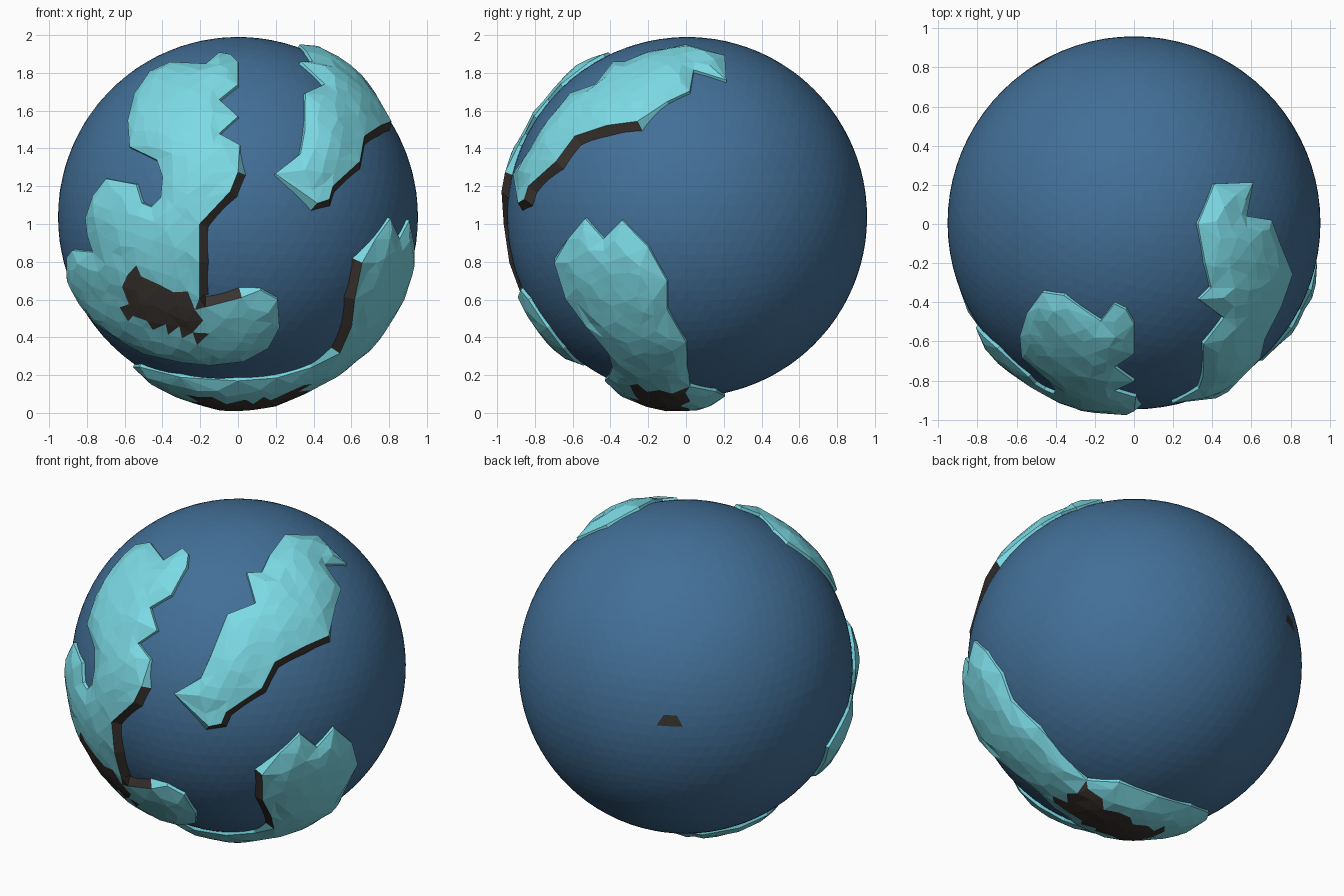
import bpy, bmesh, math, random
from mathutils import Vector, geometry

if "Cube" in bpy.data.objects:
    bpy.data.objects.remove(bpy.data.objects["Cube"])

random.seed(4)
R = 0.953
C = Vector((0, 0.006, 1.037))


def material(name, rgb):
    m = bpy.data.materials.new(name)
    m.diffuse_color = (*rgb, 1)
    m.use_nodes = True
    m.node_tree.nodes["Principled BSDF"].inputs["Base Color"].default_value = m.diffuse_color
    return m


SEA = material("sea_blue", (0.055, 0.16, 0.31))
LAND = material("land_teal", (0.20, 0.70, 0.78))
ROCK = material("rock_brown", (0.045, 0.036, 0.03))


def make_object(name, bm, mats):
    me = bpy.data.meshes.new(name)
    bm.to_mesh(me)
    bm.free()
    for m in mats:
        me.materials.append(m)
    ob = bpy.data.objects.new(name, me)
    bpy.context.collection.objects.link(ob)
    return ob


def seg_dist(p, a, b):
    t = max(0, min(1, (p - a).dot(b - a) / max((b - a).length_squared, 1e-9)))
    return (p - a - (b - a) * t).length


def inside(p, poly):
    hit = False
    for a, b in zip(poly, poly[1:] + poly[:1]):
        if (a.y > p.y) != (b.y > p.y) and p.x < a.x + (p.y - a.y) * (b.x - a.x) / (b.y - a.y):
            hit = not hit
    return hit


def continent(name, pts, cliffs, rise, is_rock):
    """Raised patch on the globe; pts are (x, z) on the front or (x, y, z)."""
    dirs = []
    for p in pts:
        if len(p) == 2:
            x, z = p[0], p[1] - C.z
            d = Vector((x, -math.sqrt(max(0.972 ** 2 - x * x - z * z, 0.001)), z))
        else:
            d = Vector(p) - C
        dirs.append(d.normalized())
    c = sum(dirs, Vector()).normalized()
    e1 = c.orthogonal().normalized()
    e2 = c.cross(e1)

    def flat(d):
        q = Vector((d.dot(e1), d.dot(e2)))
        return q.normalized() * c.angle(d) * R

    def lift(q, h):
        a = q.length / R
        u = q.normalized()
        return C + (c * math.cos(a) + (e1 * u.x + e2 * u.y) * math.sin(a)) * (R + h)

    poly = [flat(d) for d in dirs]
    flags = [i in cliffs for i in range(len(poly))]
    if sum(a.cross(b) for a, b in zip(poly, poly[1:] + poly[:1])) < 0:
        poly.reverse()
        flags.reverse()
    n = len(poly)

    def edge_dist(p):
        return min(seg_dist(p, poly[i], poly[(i + 1) % n]) for i in range(n))

    # jittered inner points give the faceted relief
    inner = []
    step = 0.085
    for i in range(-20, 21):
        for j in range(-20, 21):
            q = Vector(((i + 0.5 * (j % 2)) * step, j * step * 0.87))
            q += Vector((random.uniform(-1, 1), random.uniform(-1, 1))) * 0.02
            if inside(q, poly) and edge_dist(q) > 0.035:
                inner.append(q)
    out = geometry.delaunay_2d_cdt(poly + inner, [], [list(range(n))], 1, 1e-5)
    verts, faces, orig = out[0], out[2], out[3]
    edge_h = [0.04 if f else 0.018 for f in flags]
    bm = bmesh.new()
    top = {}
    bvs = []
    for q, o in zip(verts, orig):
        k = next((i for i in o if i < n), None)
        if k is not None:
            h = edge_h[k]
        else:
            t = min(1, edge_dist(q) / 0.13)
            h = 0.022 + (rise(lift(q, 0)) - 0.022) * math.sin(t * math.pi / 2) + random.uniform(-.004, .004)
        v = bm.verts.new(lift(q, h))
        bvs.append(v)
        if k is not None:
            top[k] = v
    for f in faces:
        face = bm.faces.new([bvs[i] for i in f])
        face.material_index = int(is_rock(face.calc_center_median()))
    # coast walls, flared and rocky along the cliffs
    base = []
    for i in range(n):
        t = (poly[(i + 1) % n] - poly[i - 1]).normalized()
        w = 0.05 if flags[i] else 0.006
        base.append(bm.verts.new(lift(poly[i] + Vector((t.y, -t.x)) * w, -0.008)))
    for i in range(n):
        j = (i + 1) % n
        if i in top and j in top:
            f = bm.faces.new((top[i], base[i], base[j], top[j]))
            f.material_index = int(flags[i] and flags[j])
    loose = [v for v in bm.verts if not v.link_faces]
    bmesh.ops.delete(bm, geom=loose, context='VERTS')
    return make_object(name, bm, [LAND, ROCK])


# ocean globe with one small dark islet at the back
bm = bmesh.new()
bmesh.ops.create_icosphere(bm, subdivisions=5, radius=R)
spot = Vector((-0.46, 0.82, 0.09)).normalized() * R
for f in bm.faces:
    f.material_index = int((f.calc_center_median() - spot).length < 0.05)
bmesh.ops.translate(bm, verts=bm.verts, vec=C)
make_object("ocean_globe", bm, [SEA, ROCK])

# large continent, front left
west = [(0, 1.86), (-.04, 1.90), (-.10, 1.91), (-.17, 1.85), (-.36, 1.86), (-.47, 1.81),
        (-.55, 1.69), (-.585, 1.55), (-.575, 1.41), (-.43, 1.34), (-.40, 1.25), (-.41, 1.14),
        (-.46, 1.09), (-.51, 1.11), (-.54, 1.21), (-.70, 1.24), (-.77, 1.15), (-.81, 1.03),
        (-.80, .94), (-.77, .85), (-.88, .86), (-.91, .82), (-.91, .72), (-.85, .60),
        (-.76, .47), (-.61, .37), (-.50, .31), (-.30, .265), (-.15, .25), (.03, .27),
        (.16, .34), (.22, .45), (.21, .60), (.12, .65), (.02, .62), (-.17, .57), (-.20, .62),
        (-.20, .80), (-.20, 1.0), (-.04, 1.17), (0, 1.27), (.01, 1.42), (-.10, 1.48),
        (0, 1.57), (-.10, 1.66), (0, 1.74)]
continent("west_continent", west, range(34, 41), lambda p: 0.045,
          lambda p: -.6 < p.x < -.2 and .38 + .35 * (-.2 - p.x) < p.z < .58 + .5 * (-.2 - p.x))

# long continent, upper right
east = [(.20, -.93, 1.27), (.33, -.84, 1.37), (.36, -.79, 1.50), (.36, -.62, 1.70),
        (.46, -.48, 1.74), (.32, -.37, 1.83), (.40, -.33, 1.87), (.36, -.20, 1.90),
        (.33, 0, 1.96), (.40, .20, 1.87), (.60, .21, 1.75), (.58, .04, 1.82),
        (.70, .02, 1.70), (.75, -.10, 1.65), (.79, -.25, 1.53), (.72, -.40, 1.50),
        (.66, -.58, 1.46), (.64, -.68, 1.33), (.50, -.83, 1.20), (.48, -.85, 1.13),
        (.42, -.89, 1.11)]
continent("east_continent", east, range(14, 21), lambda p: 0.05, lambda p: False)

# southern continent, lower right and under the globe
south = [(.80, -.53, 1.03), (.86, -.44, .92), (.91, -.34, 1.02), (.93, -.20, .88),
         (.90, -.10, .70), (.83, -.10, .55), (.70, 0, .38), (.36, .02, .165),
         (.24, .16, .13), (0, .20, .12), (-.25, .20, .14), (-.45, .12, .20),
         (-.55, -.02, .25), (-.53, -.20, .23), (-.30, -.35, .20), (0, -.42, .19),
         (.20, -.40, .21), (.40, -.40, .22), (.55, -.42, .30), (.60, -.53, .46),
         (.62, -.64, .60), (.64, -.68, .80), (.72, -.62, .92)]
continent("south_continent", south, range(18, 22),
          lambda p: 0.05 + 0.035 * max(0, 1 - math.hypot(p.x, p.y + .08) / .35),
          lambda p: -.24 < p.x < .36 and -.28 < p.y < 0 and p.z < .3)
